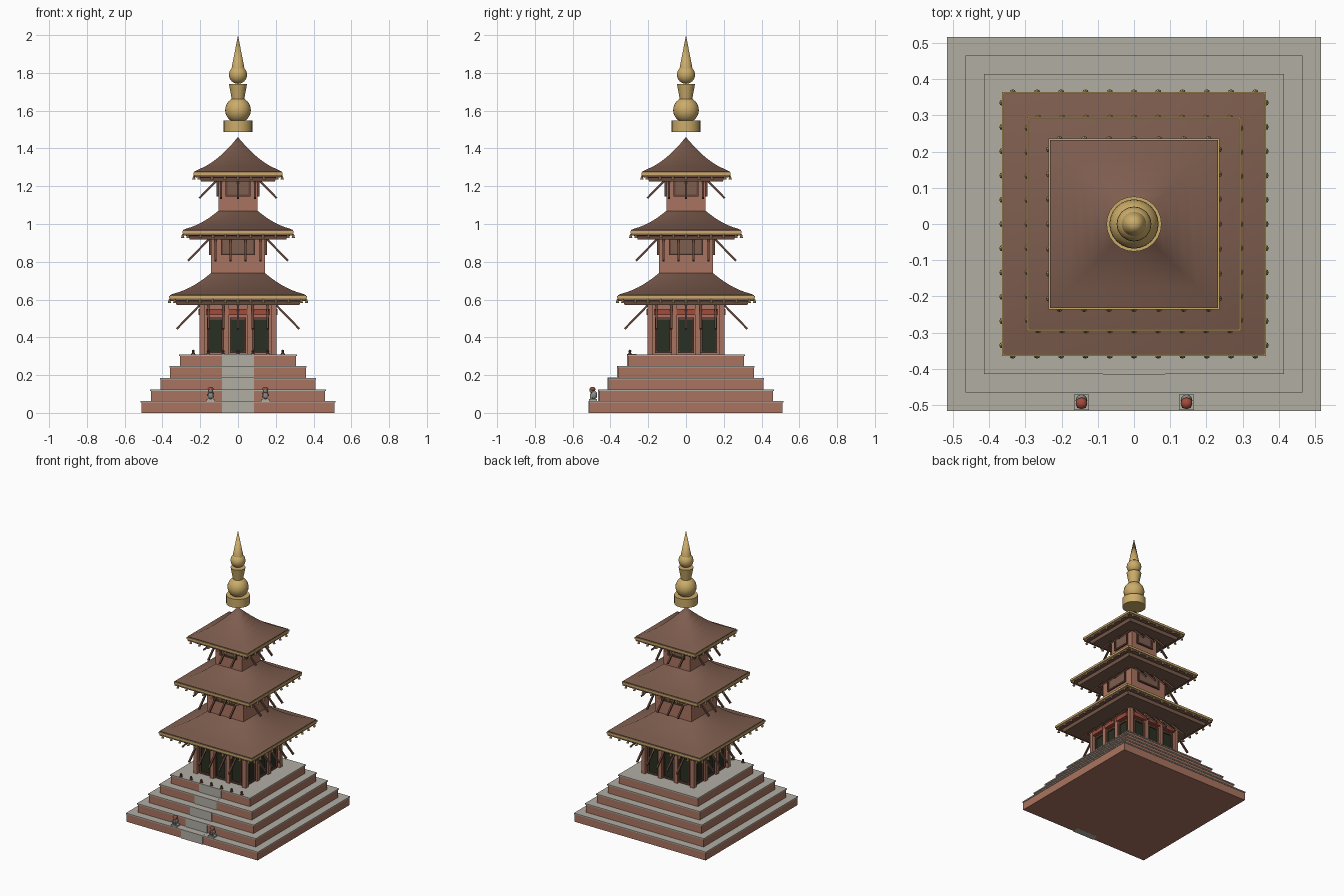
import bpy, bmesh, math
from mathutils import Vector, Matrix

if "Cube" in bpy.data.objects:
    bpy.data.objects.remove(bpy.data.objects["Cube"])


def material(name, r, g, b):
    m = bpy.data.materials.new(name)
    m.use_nodes = True
    m.diffuse_color = (r, g, b, 1)
    m.node_tree.nodes["Principled BSDF"].inputs["Base Color"].default_value = (r, g, b, 1)
    return m


BRICK = material("brick", 0.40, 0.175, 0.115)
STONE = material("pale stone", 0.44, 0.42, 0.37)
ROOF = material("roof tile", 0.21, 0.11, 0.078)
WOOD = material("dark wood", 0.13, 0.06, 0.04)
GOLD = material("gold", 0.60, 0.41, 0.14)
RED = material("red paint", 0.36, 0.07, 0.045)
DARK = material("dark opening", 0.022, 0.03, 0.016)
STATUE = material("grey statue", 0.27, 0.27, 0.25)


class Part:
    """Collects simple solids into one named object."""

    def __init__(self, name, mat):
        self.name, self.mat, self.bm = name, mat, bmesh.new()

    def box(self, center, size, turn=Matrix()):
        m = Matrix.Translation(center) @ turn @ Matrix.Diagonal((*size, 1))
        bmesh.ops.create_cube(self.bm, size=1, matrix=m)

    def cone(self, center, r1, r2, z0, z1, sides=16):
        m = Matrix.Translation((center[0], center[1], (z0 + z1) / 2))
        bmesh.ops.create_cone(self.bm, cap_ends=True, segments=sides, radius1=r1,
                              radius2=r2, depth=z1 - z0, matrix=m)

    def ball(self, center, r, sides=20, scale=(1, 1, 1)):
        m = Matrix.Translation(center) @ Matrix.Diagonal((*scale, 1))
        bmesh.ops.create_uvsphere(self.bm, u_segments=sides, v_segments=sides // 2,
                                  radius=r, matrix=m)

    def square_loft(self, levels, caps=True):
        rings = [[self.bm.verts.new((sx * h, sy * h, z))
                  for sx, sy in ((-1, -1), (1, -1), (1, 1), (-1, 1))] for h, z in levels]
        for a, b in zip(rings, rings[1:]):
            for i in range(4):
                j = (i + 1) % 4
                self.bm.faces.new((a[i], a[j], b[j], b[i]))
        if caps:
            self.bm.faces.new(rings[0][::-1])
            self.bm.faces.new(rings[-1])

    def four_sides(self):
        """Repeat the front side's geometry on the other three sides."""
        geom = self.bm.verts[:] + self.bm.edges[:] + self.bm.faces[:]
        for k in (1, 2, 3):
            copy = bmesh.ops.duplicate(self.bm, geom=geom)["geom"]
            bmesh.ops.rotate(self.bm, matrix=Matrix.Rotation(k * math.pi / 2, 3, 'Z'),
                             verts=[v for v in copy if isinstance(v, bmesh.types.BMVert)])

    def finish(self, smooth=None):
        mesh = bpy.data.meshes.new(self.name)
        self.bm.to_mesh(mesh)
        self.bm.free()
        mesh.materials.append(self.mat)
        ob = bpy.data.objects.new(self.name, mesh)
        bpy.context.collection.objects.link(ob)
        if smooth:
            bpy.ops.object.select_all(action='DESELECT')
            ob.select_set(True)
            bpy.context.view_layer.objects.active = ob
            bpy.ops.object.shade_smooth_by_angle(angle=math.radians(smooth))


# Stepped plinth with stone treads and a front stair strip
STEP = 0.062
bricks, treads = Part("plinth_tiers", BRICK), Part("plinth_treads", STONE)
stairs = Part("front_stairs", STONE)
for i in range(5):
    h, z = 0.512 - 0.051 * i, STEP * i
    bricks.square_loft([(h, z), (h, z + STEP - 0.008)])
    treads.square_loft([(h + 0.004, z + STEP - 0.008), (h + 0.004, z + STEP)])
    stairs.box((0, -h + 0.02, z + STEP / 2), (0.17, 0.05, STEP + 0.001))
for p in (bricks, treads, stairs):
    p.finish()
FLOOR = 5 * STEP

# Small lamps along the front edge of the terrace
lamps = Part("terrace_lamps", WOOD)
for i in range(-3, 4):
    x = i * 0.079
    lamps.cone((x, -0.297), 0.011, 0.005, FLOOR, FLOOR + 0.012, 8)
    lamps.ball((x, -0.297, FLOOR + 0.017), 0.008, 8)
lamps.finish(40)

# Pair of guardian statues beside the stairs
bases, bodies = Part("guardian_bases", STONE), Part("guardian_bodies", STATUE)
heads = Part("guardian_heads", RED)
for x in (-0.145, 0.145):
    bases.box((x, -0.492, STEP + 0.006), (0.042, 0.042, 0.012))
    bodies.ball((x, -0.488, STEP + 0.033), 0.018, 12, (0.9, 1, 1.35))
    for s in (-1, 1):
        bodies.box((x + s * 0.009, -0.503, STEP + 0.025), (0.008, 0.01, 0.03))
    bodies.ball((x, -0.498, STEP + 0.056), 0.013, 12)
    heads.ball((x, -0.495, STEP + 0.064), 0.016, 12, (1, 1, 0.75))
for p in (bases, bodies, heads):
    p.finish(40)

# Ground floor hall: core, columns, doors and red lintels
core = Part("hall_walls", BRICK)
core.square_loft([(0.183, FLOOR), (0.183, 0.6)])
core.finish()
columns, frames = Part("hall_columns", BRICK), Part("door_frames", WOOD)
doors, lintels = Part("door_panels", DARK), Part("red_lintels", RED)
for x in (-0.19, -0.062, 0.062):
    columns.box((x, -0.19, (FLOOR + 0.58) / 2), (0.028, 0.028, 0.58 - FLOOR))
for x in (-0.12, 0, 0.12):
    for s in (-1, 1):
        frames.box((x + s * 0.038, -0.188, 0.41), (0.01, 0.016, 0.185))
    for z in (0.322, 0.5):
        frames.box((x, -0.188, z), (0.086, 0.016, 0.012))
    doors.box((x, -0.184, 0.408), (0.068, 0.008, 0.17))
    lintels.box((x, -0.197, 0.534), (0.1, 0.026, 0.03))
for p in (columns, frames, doors, lintels):
    p.four_sides()
    p.finish()

# Upper storeys with framed windows
for name, h, z0, z1, w in (("middle", 0.143, 0.7, 0.95, 0.085), ("top", 0.104, 1.03, 1.26, 0.06)):
    wall = Part(name + "_storey_walls", BRICK)
    wall.square_loft([(h, z0), (h, z1)])
    wall.finish()
    frame, pane = Part(name + "_window_frames", WOOD), Part(name + "_window_panes", ROOF)
    low, high = z1 - 0.11, z1 - 0.03
    for s in (-1, 1):
        frame.box((s * w, -h - 0.003, (low + high) / 2), (0.01, 0.014, high - low))
    for z in (low, high):
        frame.box((0, -h - 0.003, z), (2 * w + 0.01, 0.014, 0.01))
    pane.box((0, -h, (low + high) / 2), (2 * w, 0.006, high - low))
    for p in (frame, pane):
        p.four_sides()
        p.finish()


# Roof tier: curved tiles, soffit, gold eave band, bells and slanted struts
def roof_tier(name, half, z, top_half, top_z, wall, struts, drop, bells):
    tiles = Part(name + "_roof", ROOF)
    curve = [(half - 0.005, z + 0.026)]
    for i in range(1, 9):
        t = i / 8
        curve.append((half + (top_half - half) * t,
                      z + 0.028 + (top_z - z - 0.028) * (0.35 * t + 0.65 * t * t)))
    tiles.square_loft(curve, caps=False)
    if top_half < 0.01:
        bmesh.ops.remove_doubles(tiles.bm, verts=tiles.bm.verts, dist=0.005)
    tiles.finish(100)
    soffit = Part(name + "_soffit", ROOF)
    soffit.square_loft([(half - 0.04, z - 0.026), (half - 0.032, z - 0.006),
                        (half - 0.004, z - 0.004), (half - 0.004, z + 0.026)])
    soffit.finish()
    band = Part(name + "_gold_band", GOLD)
    band.square_loft([(half, z + 0.008), (half, z + 0.021)])
    band.finish()

    bell = Part(name + "_bells", GOLD)
    for i in range(bells):
        x = (half - 0.03) * (2 * i / (bells - 1) - 1)
        bell.cone((x, -half + 0.002), 0.009, 0.003, z - 0.016, z + 0.004, 8)
    bell.four_sides()
    bell.finish(40)

    beams = Part(name + "_struts", WOOD)
    a = Vector((0, -wall, z - 0.02))
    b = Vector((0, -wall - drop, z - 0.02 - drop * 1.03))
    turn = (b - a).to_track_quat('Z', 'X').to_matrix().to_4x4()
    for i in range(struts):
        x = wall * 0.8 * (2 * i / (struts - 1) - 1)
        beams.box((a + b) / 2 + Vector((x, 0, 0)), (0.011, 0.011, (b - a).length), turn)
    beams.four_sides()
    beams.finish()


roof_tier("lower", 0.365, 0.598, 0.143, 0.74, 0.195, 5, 0.13, 11)
roof_tier("middle", 0.295, 0.943, 0.104, 1.07, 0.15, 4, 0.115, 9)
roof_tier("upper", 0.236, 1.252, 0.001, 1.46, 0.112, 3, 0.093, 7)

# Golden finial
finial = Part("finial", GOLD)
C = (0, 0)
finial.cone(C, 0.076, 0.076, 1.488, 1.548, 24)
finial.ball((0, 0, 1.603), 0.068, 24)
finial.cone(C, 0.032, 0.048, 1.655, 1.742, 24)
finial.ball((0, 0, 1.79), 0.048, 24)
finial.cone(C, 0.034, 0, 1.825, 2.0, 24)
finial.finish(35)
